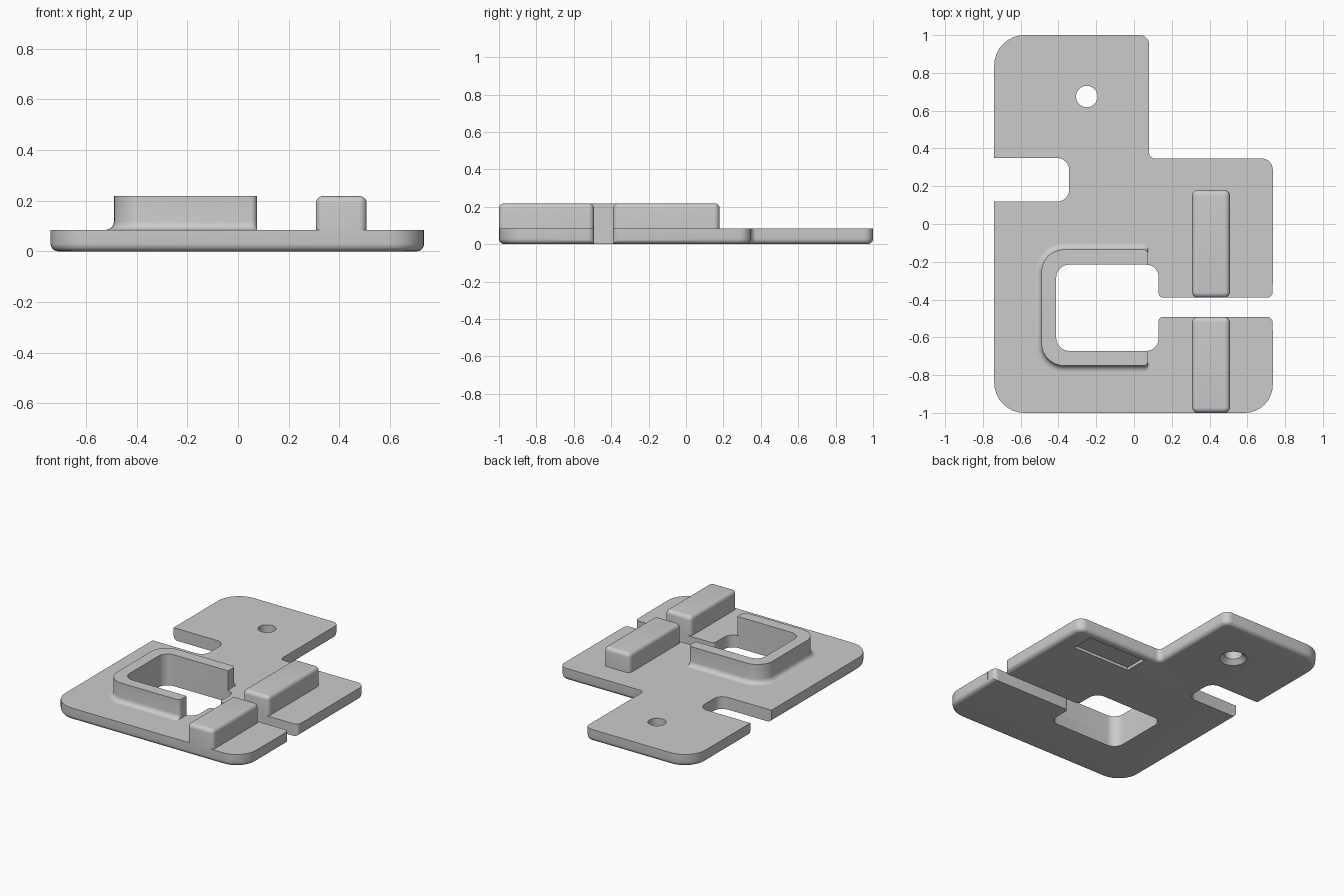
import bpy, bmesh
from math import sin, cos, pi
from mathutils import Vector

cube = bpy.data.objects.get("Cube")
if cube:
    bpy.data.objects.remove(cube, do_unlink=True)

grey = bpy.data.materials.new("light grey")
grey.use_nodes = True
grey.diffuse_color = (0.6, 0.6, 0.6, 1)
grey.node_tree.nodes["Principled BSDF"].inputs["Base Color"].default_value = (0.6, 0.6, 0.6, 1)


def outline(corners, inset=0, seg=8):
    """Counter-clockwise (x, y, radius) corners to a rounded, optionally inset ring."""
    ring = []
    for i, (x, y, r) in enumerate(corners):
        p = Vector((x, y))
        a = (p - Vector(corners[i - 1][:2])).normalized()
        b = (Vector(corners[(i + 1) % len(corners)][:2]) - p).normalized()
        turn = 1 if a.cross(b) > 0 else -1
        p += inset * turn * (b - a)
        if r == 0:
            ring.append(p)
            continue
        r = max(r - inset * turn, 0.004)
        center = p + r * (b - a)
        for k in range(seg + 1):
            t = k / seg * pi / 2
            ring.append(center - r * b * cos(t) + r * a * sin(t))
    return ring


def circle(x, y, r, n=32):
    return [Vector((x + r * cos(2 * pi * k / n), y + r * sin(2 * pi * k / n))) for k in range(n)]


def finish(name, bm):
    bmesh.ops.recalc_face_normals(bm, faces=bm.faces)
    mesh = bpy.data.meshes.new(name)
    bm.to_mesh(mesh)
    bm.free()
    mesh.materials.append(grey)
    ob = bpy.data.objects.new(name, mesh)
    bpy.context.collection.objects.link(ob)
    return ob


def loft(name, layers):
    """Solid through a stack of (ring, z) layers, bottom to top."""
    bm = bmesh.new()
    rings = [[bm.verts.new((p.x, p.y, z)) for p in ring] for ring, z in layers]
    for low, high in zip(rings, rings[1:]):
        for i in range(len(low)):
            bm.faces.new((low[i - 1], low[i], high[i], high[i - 1]))
    bm.faces.new(rings[0][::-1])
    bm.faces.new(rings[-1])
    return finish(name, bm)


def box(x0, x1, y0, y1):
    return [(x0, y0, 0), (x1, y0, 0), (x1, y1, 0), (x0, y1, 0)]


def smooth(ob):
    bpy.ops.object.select_all(action='DESELECT')
    ob.select_set(True)
    bpy.context.view_layer.objects.active = ob
    bpy.ops.object.shade_smooth_by_angle(angle=0.6)


TOP, HIGH = 0.085, 0.218

# Base plate with a rounded lower rim
plate_corners = [(-0.74, -1, 0.16), (0.735, -1, 0.15), (0.735, 0.347, 0.06),
                 (0.08, 0.347, 0.03), (0.08, 1, 0.05), (-0.74, 1, 0.16)]
rim = 0.03
layers = []
for k in range(6):
    t = k / 5 * pi / 2
    layers.append((outline(plate_corners, rim * (1 - sin(t))), rim * (1 - cos(t))))
layers.append((outline(plate_corners), TOP))
plate = loft("base_plate", layers)

# Openings: window with slot, side notch, screw hole, underside recess
window = [(-0.412, -0.672, 0.07), (0.13, -0.672, 0.065), (0.13, -0.492, 0.025),
          (0.734, -0.492, 0.03), (0.734, -0.56, 0), (0.9, -0.56, 0),
          (0.9, -0.32, 0), (0.734, -0.32, 0), (0.734, -0.39, 0.03),
          (0.13, -0.39, 0.025), (0.13, -0.215, 0.065), (-0.412, -0.215, 0.07)]
notch = [(-0.9, 0.118, 0), (-0.343, 0.118, 0.065), (-0.343, 0.35, 0.065), (-0.9, 0.35, 0)]
hx, hy, hr = -0.25, 0.675, 0.057
cutters = [
    loft("window_cutter", [(outline(window), -0.1), (outline(window), 0.3)]),
    loft("notch_cutter", [(outline(notch), -0.1), (outline(notch), 0.3)]),
    loft("hole_cutter", [(circle(hx, hy, hr + 0.04), -0.01), (circle(hx, hy, hr), 0.03),
                         (circle(hx, hy, hr), 0.3)]),
    loft("recess_cutter", [(outline(box(0.165, 0.605, 0.135, 0.295)), z) for z in (-0.05, 0.02)]),
]
for cutter in cutters:
    mod = plate.modifiers.new(cutter.name, 'BOOLEAN')
    mod.operation, mod.solver, mod.object = 'DIFFERENCE', 'EXACT', cutter
bpy.context.view_layer.update()
cut = bpy.data.meshes.new_from_object(plate.evaluated_get(bpy.context.evaluated_depsgraph_get()))
plate.modifiers.clear()
plate.data = cut
for cutter in cutters:
    bpy.data.objects.remove(cutter, do_unlink=True)
smooth(plate)


# U-shaped wall around the window, flaring at its foot
def wall_ring(d):
    return outline([(-0.49 - d, -0.75 - d, 0.12 + d), (0.075, -0.75 - d, 0.025),
                    (0.075, -0.672, 0), (-0.412, -0.672, 0.07), (-0.412, -0.215, 0.07),
                    (0.075, -0.215, 0), (0.075, -0.135 + d, 0.025), (-0.49 - d, -0.135 + d, 0.12 + d)])


flare = 0.032
layers = [(wall_ring(flare * (1 - sin(k / 5 * pi / 2))), TOP + flare * (1 - cos(k / 5 * pi / 2)))
          for k in range(6)]
smooth(loft("window_wall", layers + [(wall_ring(0), HIGH)]))

# Two rounded bars either side of the slot
for name, y0, y1 in (("front_bar", -1, -0.492), ("back_bar", -0.39, 0.18)):
    corners = [(x, y, 0.03) for x, y, _ in box(0.308, 0.508, y0, y1)]
    r = 0.027
    layers = [(outline(corners), TOP - 0.005)]
    for k in range(6):
        t = k / 5 * pi / 2
        layers.append((outline(corners, r * (1 - cos(t))), HIGH - r + r * sin(t)))
    smooth(loft(name, layers))
